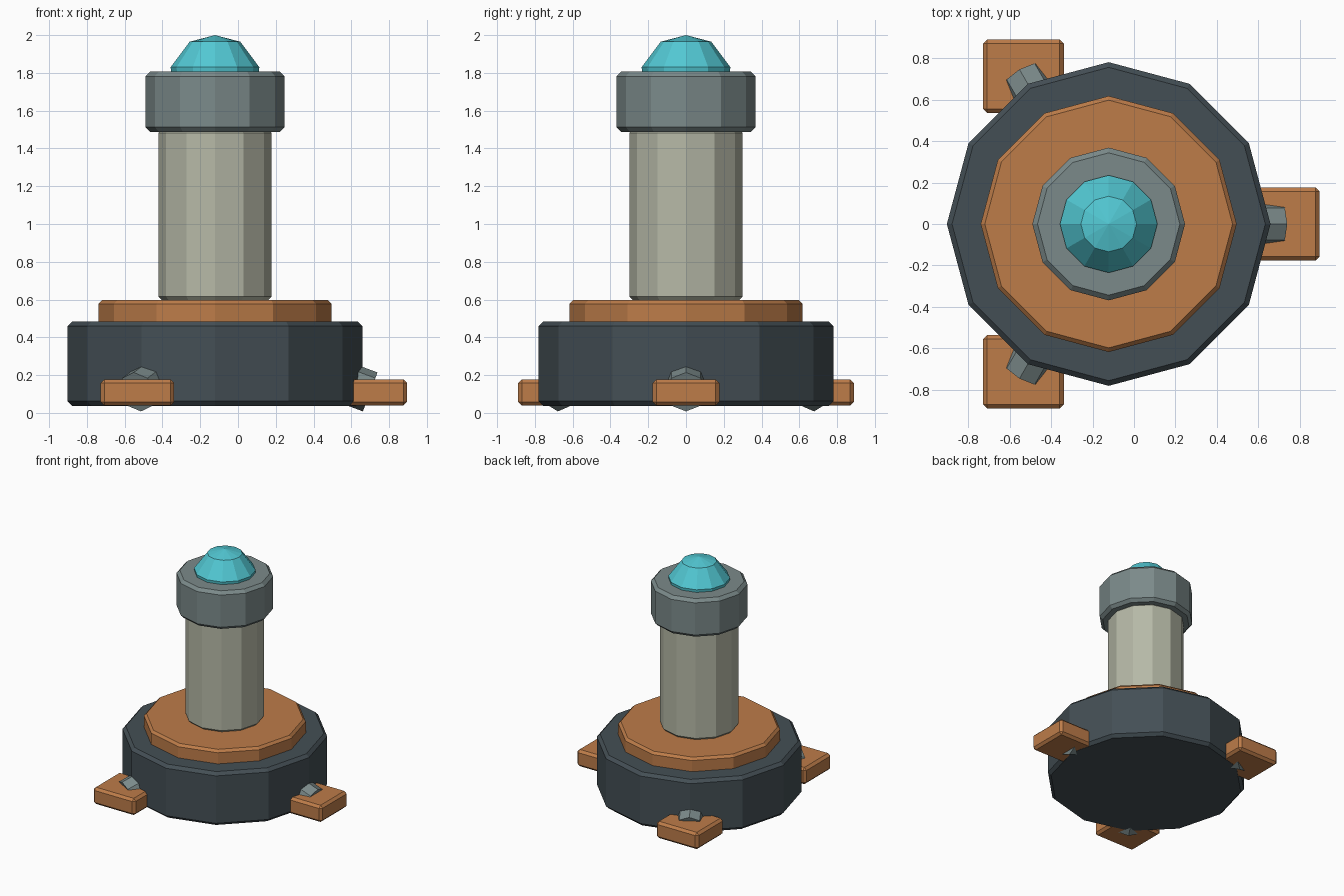
import bpy, bmesh, math
from mathutils import Matrix, Vector

if "Cube" in bpy.data.objects:
    bpy.data.objects.remove(bpy.data.objects["Cube"])

CX = -0.122  # x of the main axis


def material(name, hex_code):
    def lin(i):
        c = int(hex_code[i:i + 2], 16) / 255
        return c / 12.92 if c <= 0.04045 else ((c + 0.055) / 1.055) ** 2.4
    m = bpy.data.materials.new(name)
    m.diffuse_color = (lin(0), lin(2), lin(4), 1)
    m.use_nodes = True
    m.node_tree.nodes["Principled BSDF"].inputs["Base Color"].default_value = m.diffuse_color
    return m


DARK = material("dark slate", "444f55")
ORANGE = material("copper orange", "bd7c49")
GREY = material("steel grey", "7b8a8a")
STONE = material("pale stone", "b6b9a7")
CYAN = material("cyan glass", "52c8d3")


def add(name, bm, mat, matrix=Matrix()):
    bmesh.ops.recalc_face_normals(bm, faces=bm.faces)
    me = bpy.data.meshes.new(name)
    bm.to_mesh(me)
    bm.free()
    me.materials.append(mat)
    ob = bpy.data.objects.new(name, me)
    ob.matrix_world = matrix
    bpy.context.collection.objects.link(ob)
    return ob


def lathe(name, profile, mat, sides=12, matrix=Matrix.Translation((CX, 0, 0))):
    """Closed faceted turning; profile is (radius, z), radius 0 makes a tip."""
    bm = bmesh.new()
    rings = []
    for r, z in profile:
        n = sides if r else 1
        rings.append([bm.verts.new((r * math.cos(math.tau * i / sides),
                                    r * math.sin(math.tau * i / sides), z)) for i in range(n)])
    for a, b in zip(rings, rings[1:]):
        for i in range(sides):
            j = (i + 1) % sides
            bm.faces.new([a[i], a[j], b[0]] if len(b) == 1 else [a[i], a[j], b[j], b[i]])
    for ring in (rings[0], rings[-1]):
        if len(ring) > 1:
            bm.faces.new(ring)
    return add(name, bm, mat, matrix)


def drum(name, r, z0, z1, c, mat):
    """Cylinder with chamfered rims."""
    return lathe(name, [(r - c, z0), (r, z0 + c), (r, z1 - c), (r - c, z1)], mat)


# Stacked body
drum("base", 0.78, 0.037, 0.484, 0.025, DARK)
drum("base_plate", 0.617, 0.45, 0.597, 0.02, ORANGE)
drum("column", 0.30, 0.597, 1.50, 0.018, STONE)
drum("collar", 0.368, 1.488, 1.807, 0.025, GREY)

# Glass dome
lathe("dome", [(0.225, 1.75), (0.235, 1.83), (0.134, 1.965), (0, 2.0)], CYAN)

# Three feet, each with a tilted strut running into the base
tilt = math.radians(20.5)
for k in range(3):
    a = math.tau * k / 3
    out = Vector((math.cos(a), math.sin(a), 0))
    centre = Vector((CX, 0, 0)) + out * 0.822 + Vector((0, 0, 0.108))

    bm = bmesh.new()
    bmesh.ops.create_cube(bm, size=1)
    bmesh.ops.scale(bm, vec=(0.39, 0.354, 0.14), verts=bm.verts)
    bmesh.ops.bevel(bm, geom=bm.edges[:], offset=0.02, segments=1, affect='EDGES')
    add(f"foot_{k + 1}", bm, ORANGE, Matrix.Translation(centre))

    end = Vector((CX, 0, 0.111)) + out * 0.822
    turn = Matrix.Rotation(a, 4, 'Z') @ Matrix.Rotation(math.pi / 2 + tilt, 4, 'Y')
    lathe(f"strut_{k + 1}", [(0.11, -0.42), (0.11, 0)], GREY, 8,
          Matrix.Translation(end) @ turn)
